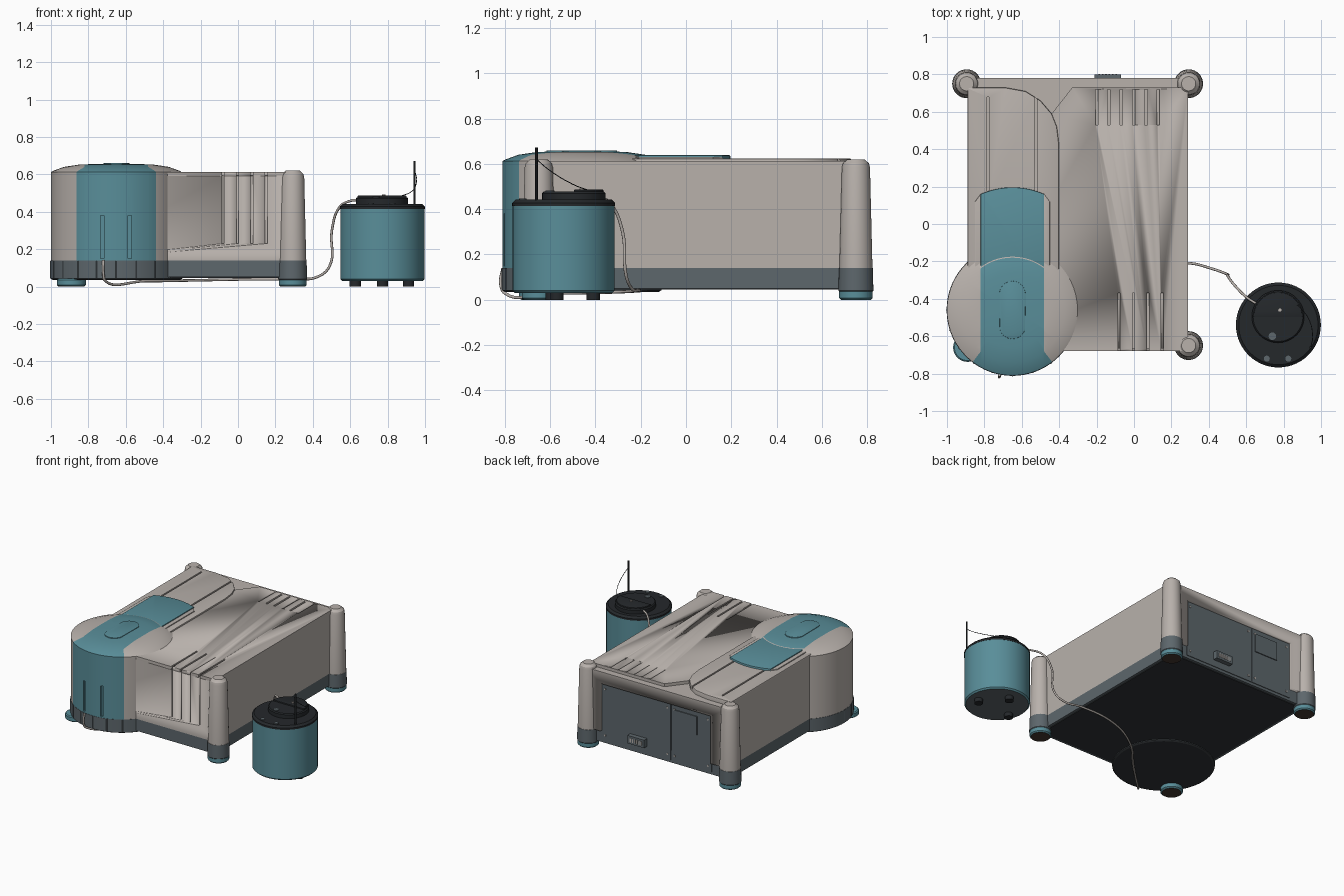
import bpy, bmesh
from math import sin, cos, pi, radians
from mathutils import Vector

if "Cube" in bpy.data.objects:
    bpy.data.objects.remove(bpy.data.objects["Cube"])


def material(name, r, g, b):
    m = bpy.data.materials.new(name)
    m.diffuse_color = (r, g, b, 1)
    m.use_nodes = True
    m.node_tree.nodes["Principled BSDF"].inputs["Base Color"].default_value = m.diffuse_color
    return m


BEIGE = material("beige", .48, .44, .41)
TEAL = material("teal", .10, .27, .32)
DARK = material("slate", .11, .135, .15)
BLACK = material("black", .018, .021, .024)
BASE = material("underside", .03, .034, .038)
RUBBER = material("rubber", .06, .04, .03)


def finish(name, bm, mats, smooth=True):
    bmesh.ops.recalc_face_normals(bm, faces=bm.faces)
    me = bpy.data.meshes.new(name)
    bm.to_mesh(me)
    bm.free()
    for m in mats:
        me.materials.append(m)
    ob = bpy.data.objects.new(name, me)
    bpy.context.collection.objects.link(ob)
    if smooth:
        bpy.ops.object.select_all(action='DESELECT')
        ob.select_set(True)
        bpy.context.view_layer.objects.active = ob
        bpy.ops.object.shade_smooth_by_angle(angle=radians(30))
    return ob


def lathe_bm(prof, c, ids, n):
    bm = bmesh.new()
    rings = [[bm.verts.new((c[0] + r * cos(2 * pi * i / n), c[1] + r * sin(2 * pi * i / n), z))
              for i in range(n)] for r, z in prof]
    for k in range(len(prof) - 1):
        for i in range(n):
            j = (i + 1) % n
            f = bm.faces.new((rings[k][i], rings[k][j], rings[k + 1][j], rings[k + 1][i]))
            f.material_index = ids[k]
    bmesh.ops.remove_doubles(bm, verts=bm.verts, dist=1e-5)
    return bm


def lathe(name, prof, c, mats, n=40):
    """Turned part; mats has one material per profile segment, or a single one."""
    if not isinstance(mats, list):
        mats = [mats] * (len(prof) - 1)
    uniq = list(dict.fromkeys(mats))
    return finish(name, lathe_bm(prof, c, [uniq.index(m) for m in mats], n), uniq)


def disc(name, x, y, r, z0, z1, mat, n=32):
    return lathe(name, [(0, z0), (r, z0), (r, z1), (0, z1)], (x, y), mat, n)


def prism(name, pts, z0, z1, mat, bevel=0):
    bm = bmesh.new()
    f = bm.faces.new([bm.verts.new((x, y, z0)) for x, y in pts])
    up = bmesh.ops.extrude_face_region(bm, geom=[f])["geom"]
    bmesh.ops.translate(bm, verts=[v for v in up if isinstance(v, bmesh.types.BMVert)], vec=(0, 0, z1 - z0))
    if bevel:
        top = [e for e in bm.edges if all(v.co.z > z1 - 1e-5 for v in e.verts)]
        bmesh.ops.bevel(bm, geom=top, offset=bevel, segments=2, profile=.5, affect='EDGES')
    return finish(name, bm, [mat])


def box(name, x0, x1, y0, y1, z0, z1, mat):
    return prism(name, [(x0, y0), (x1, y0), (x1, y1), (x0, y1)], z0, z1, mat)


def cut(targets, *dims):
    cutter = box("cutter", *dims, None)
    cutter.hide_render = True
    for t in targets:
        bpy.context.view_layer.objects.active = t
        mod = t.modifiers.new("cut", 'BOOLEAN')
        mod.operation, mod.object, mod.solver = 'DIFFERENCE', cutter, 'EXACT'
        bpy.ops.object.modifier_apply(modifier=mod.name)
    bpy.data.objects.remove(cutter)


def tube(name, pts, r, mat):
    cu = bpy.data.curves.new(name, 'CURVE')
    cu.dimensions, cu.bevel_depth, cu.bevel_resolution = '3D', r, 2
    cu.use_fill_caps = True
    sp = cu.splines.new('BEZIER')
    sp.resolution_u = 8
    sp.bezier_points.add(len(pts) - 1)
    for p, co in zip(sp.bezier_points, pts):
        p.co = co
        p.handle_left_type = p.handle_right_type = 'AUTO'
    cu.materials.append(mat)
    ob = bpy.data.objects.new(name, cu)
    bpy.context.collection.objects.link(ob)


# Main case: lower band, body, top plate with a clipped back corner
box("lower_band", -.89, .29, -.68, .76, .05, .14, DARK)
box("underside_plate", -.87, .27, -.66, .74, .045, .052, BASE)
body = box("case_body", -.89, .29, -.68, .78, .14, .59, BEIGE)
plate = prism("top_plate", [(-.89, -.68), (.29, -.68), (.29, .73), (-.33, .73), (-.44, .59), (-.89, .59)],
              .59, .613, BEIGE)

# Raised channel along the left of the top
hump = prism("top_channel", [(-.89, -.5), (-.4, -.5), (-.4, .42), (-.412, .52), (-.44, .59), (-.5, .66),
                             (-.58, .71), (-.69, .73), (-.89, .73)], .58, .624, BEIGE, .008)
for x in (-.78, -.525):
    cut([hump], x - .006, x + .006, .12, .68, .605, .7)
arc = [(-.17 * s / 8, .16 + .036 * (1 - (s / 8) ** 2)) for s in range(-8, 9)]
prism("channel_rails", [(-.85, -.4), (-.45, -.4), (-.45, .12), (-.48, .16), (-.82, .16), (-.85, .12)],
      .61, .631, BEIGE, .004)
prism("teal_top_strip", [(-.82, -.35), (-.48, -.35)] + [(x - .65, y) for x, y in arc], .61, .638, TEAL, .004)

# Vent slots: rear of the top, and front ones wrapping over the edge
for i in range(6):
    x = -.2 + i * .066
    cut([plate], x - .007, x + .007, .53, .72, .596, .7)
for i in range(4):
    x = -.08 + i * .077
    cut([plate], x - .006, x + .006, -.7, -.37, .596, .7)
    cut([plate, body], x - .006, x + .006, -.7, -.665, .23, .7)

# Back bay with panels and connector
cut([body], -.75, .17, .755, .9, .1, .5)
box("back_panel_large", -.408, .168, .74, .765, .07, .495, DARK)
box("back_panel_small", -.748, -.414, .74, .765, .07, .495, DARK)
box("back_hatch", -.63, -.44, .76, .772, .32, .46, DARK)
box("connector", -.21, -.07, .76, .8, .12, .18, DARK)
for i in range(6):
    x = -.19 + i * .018
    box("connector_pin", x, x + .009, .795, .803, .135, .165, BEIGE)
for x in (-.38, .14, -.72, -.44):
    for z in (.11, .46):
        box("panel_screw", x - .006, x + .006, .76, .769, z - .006, z + .006, BEIGE)

# Corner posts and the front left foot
post = [(0, 0), (.066, 0), (.074, .008), (.074, .036), (.077, .04), (.075, .14), (.073, .14),
        (.062, .585), (.057, .603), (.042, .616), (.038, .62), (0, .62)]
for nm, x, y in (("front_right", .292, -.65), ("back_right", .292, .75), ("back_left", -.895, .75)):
    lathe(nm + "_post", post, (x, y), [RUBBER, TEAL, TEAL, DARK, DARK] + [BEIGE] * 6)
lathe("front_left_foot", [(0, 0), (.066, 0), (.077, .008), (.077, .036), (.07, .042), (0, .042)],
      (-.89, -.66), [RUBBER] + [TEAL] * 4)

# Round front drum with a teal stripe over wall and dome
C = Vector((-.65, -.46, 0))
bm = lathe_bm([(0, .14), (.35, .14), (.35, .612), (.335, .62), (.28, .64), (.2, .652), (.1, .656), (0, .657)],
              C, [1] * 7, 72)
A = radians(37.4)
for co, no in ((C + Vector((-.17, 0, 0)), (1, 0, 0)), (C + Vector((.17, 0, 0)), (1, 0, 0)),
               (C, (cos(A), sin(A), 0)), (C, (cos(A), -sin(A), 0))):
    bmesh.ops.bisect_plane(bm, geom=bm.verts[:] + bm.edges[:] + bm.faces[:], plane_co=co, plane_no=no)
for f in bm.faces:
    d = f.calc_center_median() - C
    r = (d.x ** 2 + d.y ** 2) ** .5
    inner = r < .28 and abs(d.x) < .17
    outer = r >= .28 and d.y < 0 and abs(d.x) < r * sin(A)
    f.material_index = 0 if d.z > .15 and (inner or outer) else 1
drum = finish("front_drum", bm, [TEAL, BEIGE])
for x in (-.725, -.578):
    cut([drum], x - .009, x + .009, -.9, -.785, .15, .38)
lathe("drum_base", [(0, .035), (.34, .035), (.352, .042), (.352, .14), (0, .14)], C,
      [BASE, BASE, DARK, DARK], 72)
for i in range(11):
    a = radians(180 + 18 * i)
    disc("base_rib", C.x + .35 * cos(a), C.y + .35 * sin(a), .005, .045, .138, DARK, 8)
oval = [(C.x + .07 * cos(t * pi / 12), C.y + (.085 if t < 12.5 else -.085) + .07 * sin(t * pi / 12))
        for t in range(24)]
prism("dome_oval", oval, .64, .66, TEAL, .002)

# Separate canister
K = (.772, -.54)
lathe("canister_body", [(0, .03), (.215, .03), (.225, .04), (.225, .42), (0, .42)], K,
      [DARK, TEAL, TEAL, TEAL], 56)
lathe("canister_lid", [(0, .415), (.227, .415), (.227, .428), (.212, .442), (0, .442)], K, BLACK, 56)
lathe("lid_dial", [(0, .43), (.14, .43), (.14, .47), (.133, .477), (0, .477)], (.77, -.495), BLACK, 48)
prism("dial_cover", [(.77 + .13 * cos(t * pi / 14), -.495 + .13 * sin(t * pi / 14)) for t in range(15)],
      .47, .486, BLACK, .003)
disc("dial_button", .74, -.6, .02, .47, .482, DARK)
disc("dial_pin", .78, -.46, .009, .48, .492, BEIGE, 16)
for x in (.71, .825):
    disc("lid_button", x, -.72, .016, .44, .447, DARK)
for x, y in ((-.145, -.05), (.14, -.03), (0, .13)):
    disc("canister_foot", K[0] + x, K[1] + y, .03, 0, .032, BLACK)
disc("antenna", .943, -.66, .006, .43, .672, BLACK, 12)

# Cable under the case, and the antenna wire
tube("cable", [(-.72, -.808, .14), (-.72, -.818, .07), (-.71, -.8, .03), (-.5, -.6, .029), (-.25, -.35, .033),
               (0, -.23, .038), (.3, -.21, .042), (.42, -.24, .05), (.49, -.265, .11), (.502, -.28, .3),
               (.54, -.33, .42), (.6, -.39, .458), (.66, -.43, .462)], .007, BEIGE)
tube("antenna_wire", [(.945, -.66, .62), (.955, -.6, .57), (.93, -.5, .51), (.87, -.43, .483)], .002, BLACK)
